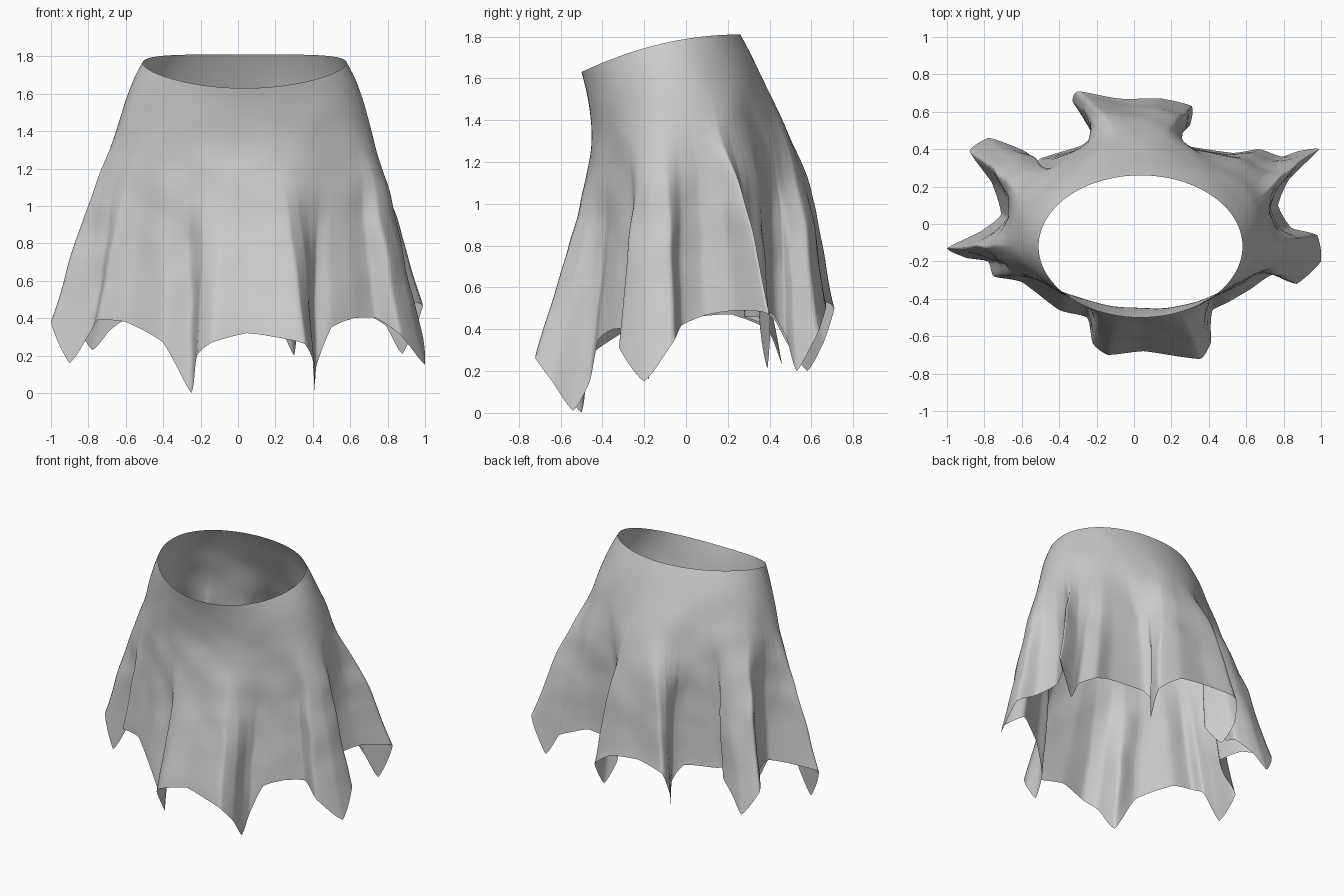
import bpy, bmesh, math
from mathutils import Vector, noise

if "Cube" in bpy.data.objects:
    bpy.data.objects.remove(bpy.data.objects["Cube"])

# Hem path: pointed corners with scalloped edges between them
HEM = [(.05,-.68,.32), (.25,-.71,.29), (.36,-.72,.26), (.41,-.64,.15), (.41,-.54,.01),
       (.42,-.46,.15), (.5,-.42,.35), (.62,-.35,.4), (.74,-.27,.4), (.87,-.32,.31),
       (1,-.2,.15), (.98,-.06,.34), (.84,-.02,.42), (.77,.1,.47), (.83,.24,.49),
       (.99,.4,.47), (.88,.39,.21), (.79,.36,.36), (.67,.4,.43), (.53,.38,.48), (.27,.42,.47),
       (.23,.48,.36), (.3,.53,.2), (.31,.63,.38), (.15,.67,.5), (-.08,.67,.53),
       (-.3,.71,.5), (-.33,.66,.34), (-.28,.58,.2), (-.22,.48,.34), (-.28,.42,.45),
       (-.5,.35,.46), (-.57,.28,.46), (-.57,.38,.42), (-.68,.43,.34), (-.78,.46,.23),
       (-.88,.39,.4), (-.76,.22,.47), (-.71,.05,.46), (-.82,-.04,.43), (-1,-.13,.38),
       (-.9,-.18,.16), (-.78,-.2,.34), (-.75,-.28,.39), (-.6,-.31,.38), (-.4,-.46,.27),
       (-.25,-.5,0), (-.22,-.64,.2), (-.14,-.7,.27)]
STEPS, ROWS = 7, 44


def spline(points, steps):
    """Closed curve halfway between Catmull-Rom and straight lines, so tips stay pointed."""
    pts, out, n = [Vector(p) for p in points], [], len(points)
    for i in range(n):
        a, b, c, d = (pts[(i + k) % n] for k in (-1, 0, 1, 2))
        for s in range(steps):
            t = s / steps
            curve = .5 * (2 * b + (c - a) * t + (2 * a - 5 * b + 4 * c - d) * t * t
                          + (3 * b - a - 3 * c + d) * t ** 3)
            out.append(b.lerp(c, t).lerp(curve, .45))
    return out


def relax(loop, passes, reach):
    """Soften a closed loop."""
    n = len(loop)
    for _ in range(passes):
        loop = [(loop[i - reach] + loop[i] * 2 + loop[(i + reach) % n]) / 4 for i in range(n)]
    return loop


def smoothstep(a, b, t):
    t = min(1, max(0, (t - a) / (b - a)))
    return t * t * (3 - 2 * t)


hem = spline(HEM, STEPS)
soft = relax(hem, 12, 4)
round_loop = relax(hem, 40, 6)

# Waist opening: a tilted ellipse, lower at the front
waist = []
for p in round_loop:
    a = math.atan2((p.y + .03) / .55, (p.x - .02) / .8)
    y = -.12 + .38 * math.sin(a)
    waist.append(Vector((.035 + .545 * math.cos(a), y, 1.81 - .18 * ((.26 - y) / .76) ** 2)))

# Skirt cloth: round at the hips, folds deepen towards the hem
bm = bmesh.new()
rows = []
for r in range(ROWS + 1):
    t = r / ROWS
    hips = smoothstep(.05, .5, t)
    fold = smoothstep(.22, .7, t)
    bump = 4.2 * t * (1 - t) ** 1.4
    high = 9.5 * t * (1 - t) ** 3
    ring = []
    for w, o, s, h in zip(waist, round_loop, soft, hem):
        p = w.lerp(o.lerp(s, hips).lerp(h, fold), t)
        c, d = (w.x - .035) / .545, (w.y + .12) / .38
        p.x += (.02 * bump + .055 * high) * c
        p.y += bump * (.02 + .085 * d * d + .015 * max(0, d))
        k = .05 * t * (1 - t)
        p += k * Vector((noise.noise(p * 5), noise.noise(p * 5 + Vector((7, 3, 1))), 0))
        p.z = max(0, p.z)
        ring.append(bm.verts.new(p))
    rows.append(ring)
n = len(hem)
for top, low in zip(rows, rows[1:]):
    for i in range(n):
        j = (i + 1) % n
        bm.faces.new((low[i], low[j], top[j], top[i]))
mesh = bpy.data.meshes.new("skirt")
bm.to_mesh(mesh)
bm.free()
skirt = bpy.data.objects.new("skirt", mesh)
bpy.context.collection.objects.link(skirt)
for poly in mesh.polygons:
    poly.use_smooth = True
